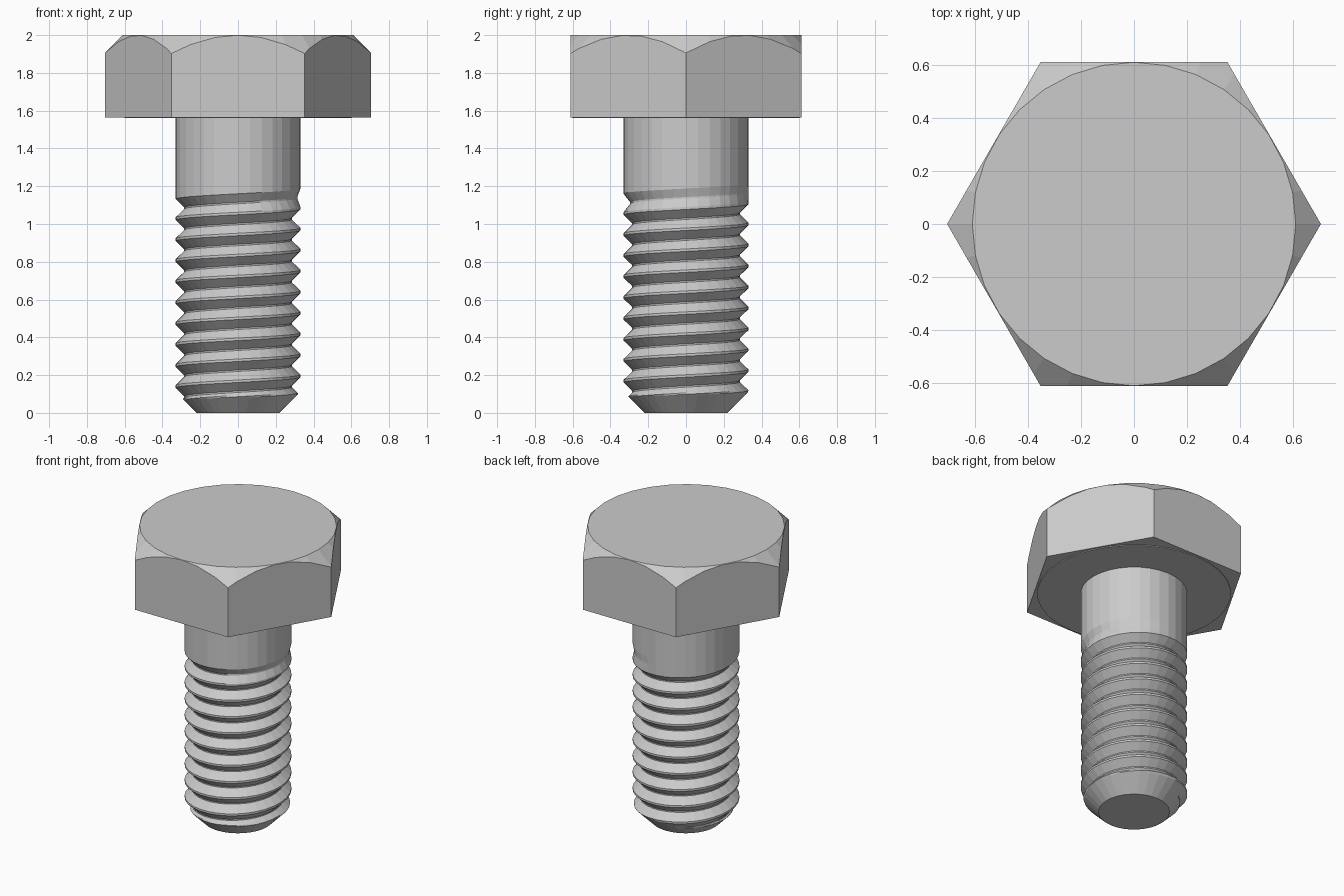
import bpy, bmesh, math
from mathutils import Vector

if "Cube" in bpy.data.objects:
    bpy.data.objects.remove(bpy.data.objects["Cube"])

SIDES = 32
HEAD_R, HEAD_Z, TOP_Z = 0.705, 1.565, 2.0
SHANK_R, PITCH, DEPTH = 0.331, 0.111, 0.046

steel = bpy.data.materials.new("grey steel")
steel.diffuse_color = (0.6, 0.6, 0.6, 1)
steel.use_nodes = True
steel.node_tree.nodes["Principled BSDF"].inputs["Base Color"].default_value = steel.diffuse_color


def finish(bm, name):
    bmesh.ops.recalc_face_normals(bm, faces=bm.faces[:])
    me = bpy.data.meshes.new(name)
    bm.to_mesh(me)
    bm.free()
    me.materials.append(steel)
    ob = bpy.data.objects.new(name, me)
    bpy.context.collection.objects.link(ob)
    return ob


def prism(sides, r, z0, z1):
    bm = bmesh.new()
    rings = [[bm.verts.new((r * math.cos(a), r * math.sin(a), z))
              for a in (2 * math.pi * i / sides for i in range(sides))] for z in (z0, z1)]
    bm.faces.new(rings[0])
    bm.faces.new(rings[1])
    for i in range(sides):
        j = (i + 1) % sides
        bm.faces.new((rings[0][i], rings[0][j], rings[1][j], rings[1][i]))
    return bm


# Hex head, top corners trimmed by a 45 degree faceted cone
bm = prism(6, HEAD_R, HEAD_Z, TOP_Z)
bmesh.ops.recalc_face_normals(bm, faces=bm.faces[:])
apothem = 0.61 * math.cos(math.pi / SIDES)
for i in range(SIDES):
    a = 2 * math.pi * (i + 0.5) / SIDES
    d = Vector((math.cos(a), math.sin(a), 0))
    cut = bmesh.ops.bisect_plane(
        bm, geom=bm.verts[:] + bm.edges[:] + bm.faces[:], dist=1e-5,
        plane_co=d * apothem + Vector((0, 0, TOP_Z)),
        plane_no=(d + Vector((0, 0, 1))).normalized(), clear_outer=True)
    bmesh.ops.holes_fill(bm, edges=[e for e in bm.edges if e.is_boundary], sides=0)
finish(bm, "hex_head")

# Thin round bearing face under the head
finish(prism(SIDES, 0.6, HEAD_Z - 0.005, HEAD_Z + 0.01), "washer_face")

# Shank with helical groove, fading out at the top, coned at the tip
CREST, ROOT = 0.049, 0.004
flank = [CREST + (ROOT - CREST) * s / 6 for s in range(7)]
offsets = [-o for o in flank] + flank[::-1]
bm = bmesh.new()
columns = []
for i in range(SIDES + 1):
    a = 2 * math.pi * i / SIDES
    col = []
    for k in range(-2, 16):
        centre = 0.029 + PITCH * (k + i / SIDES)
        fade = max(0, min(1, (1.165 - centre) / 0.07))
        for o in offsets:
            z = max(0, min(HEAD_Z, centre + o))
            r = SHANK_R - DEPTH * fade * (CREST - abs(z - centre)) / (CREST - ROOT) \
                if abs(z - centre) < CREST else SHANK_R
            r = min(r, 0.22 + z)
            col.append(bm.verts.new((r * math.cos(a), r * math.sin(a), z)))
    columns.append(col)
for c, n in zip(columns, columns[1:]):
    for j in range(len(c) - 1):
        bm.faces.new((c[j], n[j], n[j + 1], c[j + 1]))
bmesh.ops.remove_doubles(bm, verts=bm.verts[:], dist=1e-5)
bmesh.ops.holes_fill(bm, edges=[e for e in bm.edges if e.is_boundary], sides=0)
finish(bm, "threaded_shank")
